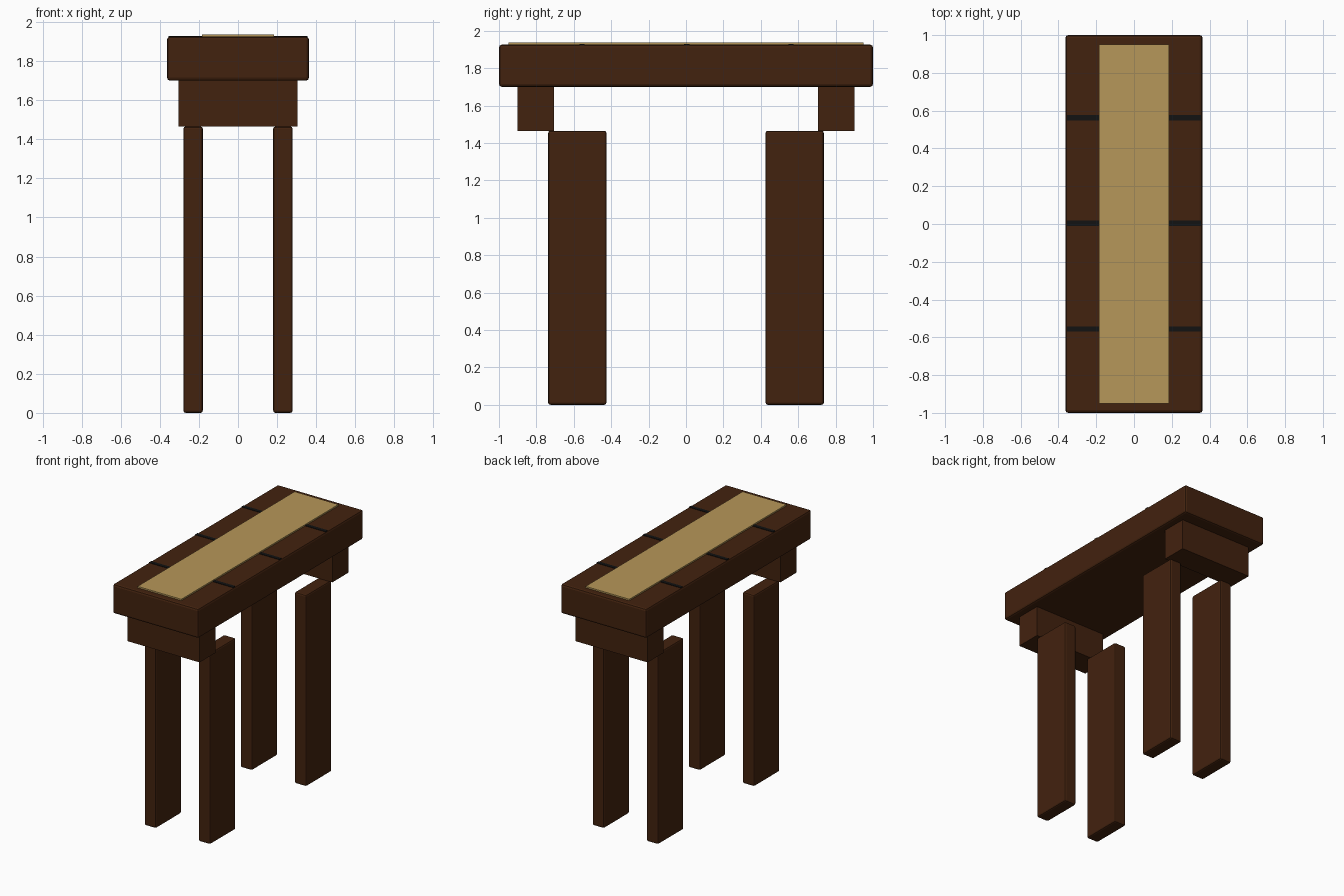
import bpy

cube = bpy.data.objects.get("Cube")
if cube:
    bpy.data.objects.remove(cube, do_unlink=True)


def material(name, color):
    mat = bpy.data.materials.new(name)
    mat.use_nodes = True
    mat.diffuse_color = (*color, 1)
    mat.node_tree.nodes["Principled BSDF"].inputs["Base Color"].default_value = (*color, 1)
    return mat


wood = material("dark wood", (0.055, 0.016, 0.0045))
cloth = material("tan cloth", (0.47, 0.31, 0.10))
black = material("black seam", (0.006, 0.006, 0.006))


def box(name, low, high, mat, bevel=0.0):
    """Box between two corners, with optionally rounded edges."""
    centre = [(a + b) / 2 for a, b in zip(low, high)]
    bpy.ops.mesh.primitive_cube_add(size=1, location=centre)
    obj = bpy.context.object
    obj.name = name
    obj.scale = [b - a for a, b in zip(low, high)]
    bpy.ops.object.transform_apply(location=False, rotation=False, scale=True)
    obj.data.materials.append(mat)
    if bevel:
        mod = obj.modifiers.new("rounded edges", "BEVEL")
        mod.width = bevel
        mod.segments = 2
    return obj


# Thick top slab
box("table_top", (-0.363, -1, 1.70), (0.363, 1, 1.925), wood, 0.015)

# Cloth runner along the top
box("runner", (-0.185, -0.95, 1.922), (0.185, 0.95, 1.936), cloth)

# Dark seams between the planks
for label, y in (("front", -0.556), ("middle", 0.004), ("back", 0.562)):
    box(label + "_seam", (-0.356, y - 0.014, 1.92), (0.356, y + 0.014, 1.928), black)

# Cross supports and legs at each end
for end, s in (("front", -1), ("back", 1)):
    y0, y1 = sorted((s * 0.705, s * 0.90))
    box(end + "_support", (-0.305, y0, 1.465), (0.305, y1, 1.71), wood)
    y0, y1 = sorted((s * 0.425, s * 0.737))
    for side, x in (("left", 0.23), ("right", -0.23)):
        box(f"{end}_{side}_leg", (x - 0.05, y0, 0), (x + 0.05, y1, 1.465), wood, 0.012)
